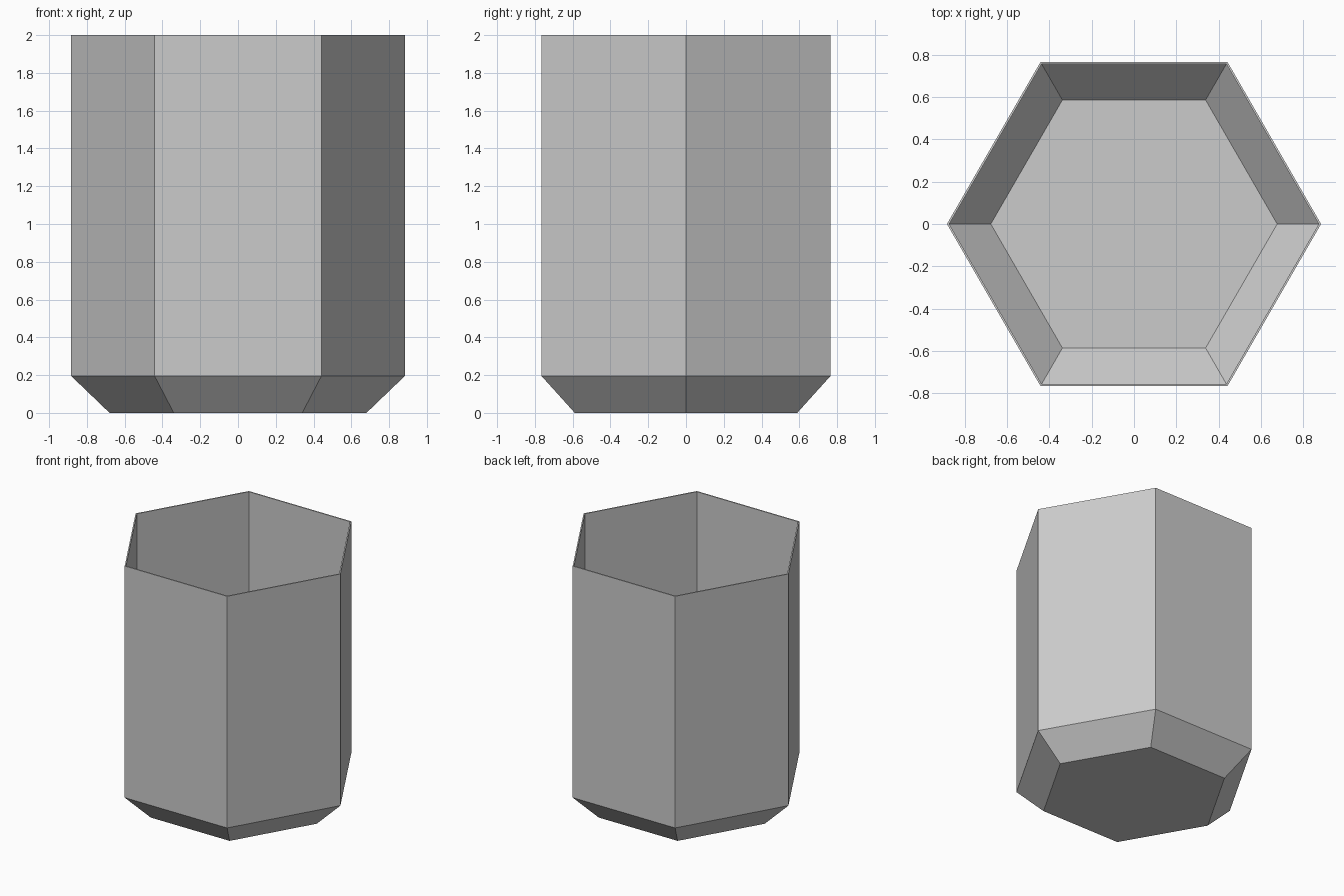
import bpy
import bmesh
from math import cos, sin, pi

cube = bpy.data.objects.get("Cube")
if cube:
    bpy.data.objects.remove(cube, do_unlink=True)

grey = bpy.data.materials.new("plain_grey")
grey.use_nodes = True
colour = (0.6, 0.6, 0.6, 1)
grey.diffuse_color = colour
grey.node_tree.nodes["Principled BSDF"].inputs["Base Color"].default_value = colour

SIDES = 6
# Wall profile as (radius, height): up the outside, over the rim, down the inside
PROFILE = [(0.68, 0), (0.883, 0.195), (0.883, 2),
           (0.872, 2), (0.872, 0.2), (0.676, 0.01)]


def ring(bm, radius, z):
    angles = [2 * pi * i / SIDES for i in range(SIDES)]
    return [bm.verts.new((radius * cos(a), radius * sin(a), z)) for a in angles]


# Hexagonal open cup with a chamfered foot
bm = bmesh.new()
rings = [ring(bm, r, z) for r, z in PROFILE]
for low, high in zip(rings, rings[1:]):
    for i in range(SIDES):
        j = (i + 1) % SIDES
        bm.faces.new((low[i], low[j], high[j], high[i]))

# Underside and inner floor
bm.faces.new(rings[0][::-1])
bm.faces.new(rings[-1])
bmesh.ops.recalc_face_normals(bm, faces=bm.faces)

mesh = bpy.data.meshes.new("hexagonal_cup")
bm.to_mesh(mesh)
bm.free()
mesh.materials.append(grey)
cup = bpy.data.objects.new("hexagonal_cup", mesh)
bpy.context.collection.objects.link(cup)
